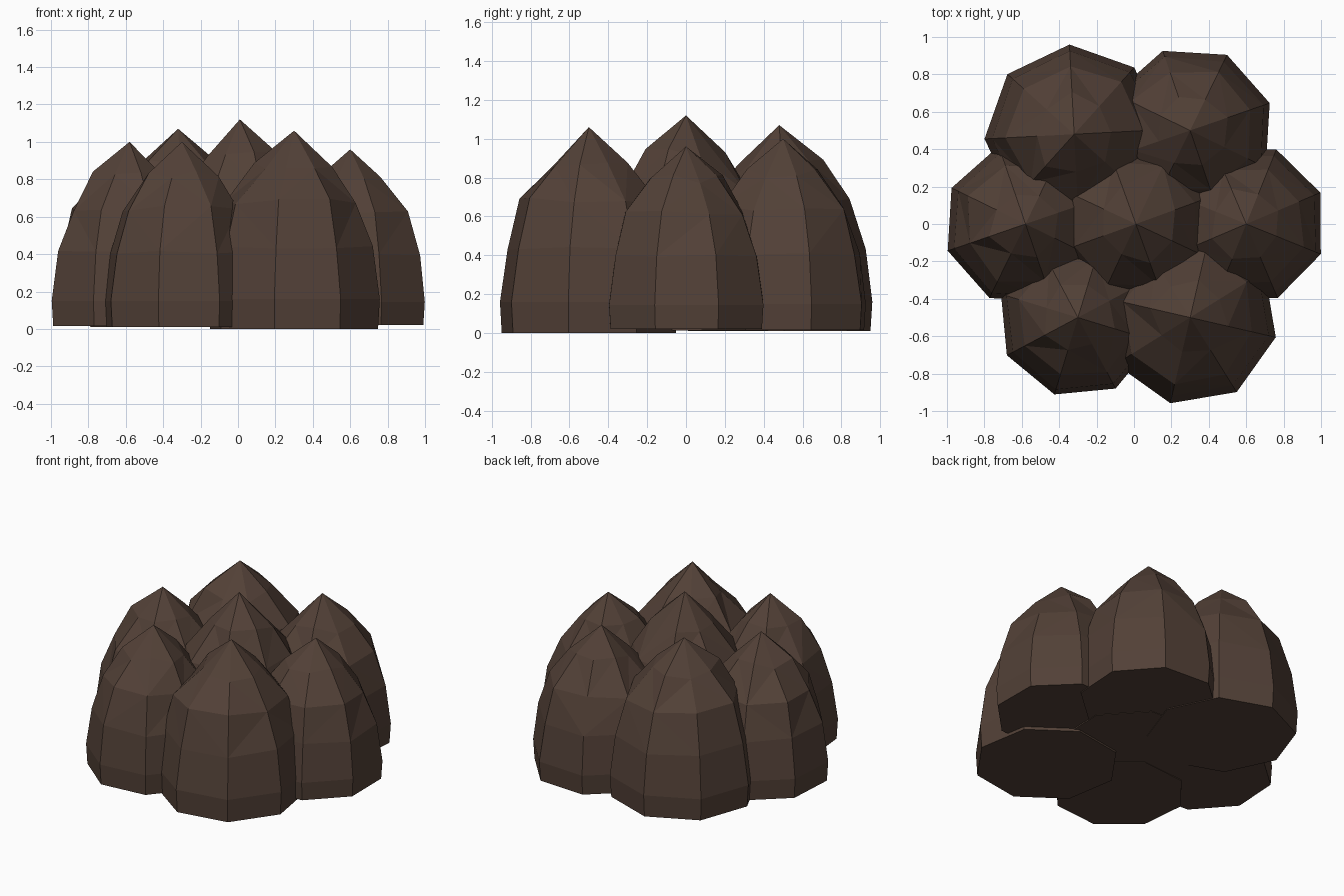
import bpy, bmesh, random
from math import cos, sin, radians
from mathutils import Vector

if "Cube" in bpy.data.objects:
    bpy.data.objects.remove(bpy.data.objects["Cube"])

random.seed(4)
mat = bpy.data.materials.new("dark_brown_rock")
mat.diffuse_color = (0.085, 0.052, 0.038, 1)
mat.use_nodes = True
mat.node_tree.nodes["Principled BSDF"].inputs["Base Color"].default_value = mat.diffuse_color

# Shared bullet profile: (radius factor, height factor, jitter)
PROFILE = [(0.98, 0.0, 0.0), (1.0, 0.15, 0.0), (0.925, 0.41, 0.008),
           (0.75, 0.645, 0.018), (0.43, 0.825, 0.025)]
SIDES = 8


def rock_spire(name, x, y, height, radius, phase, base):
    """Eight-sided faceted spire with a pointed top and flat base."""
    bm = bmesh.new()
    rings = []
    for rf, zf, jit in PROFILE:
        ring = []
        for i in range(SIDES):
            a = radians(phase + i * 360 / SIDES)
            r = radius * rf + random.uniform(-jit, jit)
            z = max(base, height * zf + random.uniform(-jit, jit))
            ring.append(bm.verts.new(Vector((x + r * cos(a), y + r * sin(a), z))))
        rings.append(ring)
    apex = bm.verts.new((x, y, height))
    bm.faces.new(reversed(rings[0]))
    for i in range(SIDES):
        j = (i + 1) % SIDES
        for lo, hi in zip(rings, rings[1:]):
            bm.faces.new((lo[i], lo[j], hi[j], hi[i]))
        bm.faces.new((rings[-1][i], rings[-1][j], apex))
    # Triangulate the upper slopes for chipped facets
    upper = [f for f in bm.faces if len(f.verts) == 4
             and f.calc_center_median().z > height * 0.45]
    bmesh.ops.triangulate(bm, faces=upper)
    bmesh.ops.recalc_face_normals(bm, faces=bm.faces)
    me = bpy.data.meshes.new(name)
    bm.to_mesh(me)
    bm.free()
    me.materials.append(mat)
    ob = bpy.data.objects.new(name, me)
    bpy.context.collection.objects.link(ob)


# Central spire and the six around it: x, y, height, radius, phase, base height
rock_spire("spire_centre", 0.01, 0.0, 1.12, 0.47, 20, 0.012)
rock_spire("spire_right", 0.60, 0.0, 0.96, 0.43, 23, 0.02)
rock_spire("spire_back_right", 0.30, 0.50, 1.00, 0.45, 19, 0.015)
rock_spire("spire_back_left", -0.32, 0.48, 1.07, 0.48, 3, 0.01)
rock_spire("spire_left", -0.58, 0.0, 1.00, 0.44, 19, 0.015)
rock_spire("spire_front_left", -0.30, -0.50, 1.00, 0.43, 28, 0.01)
rock_spire("spire_front_right", 0.30, -0.50, 1.06, 0.47, 32, 0.0)
